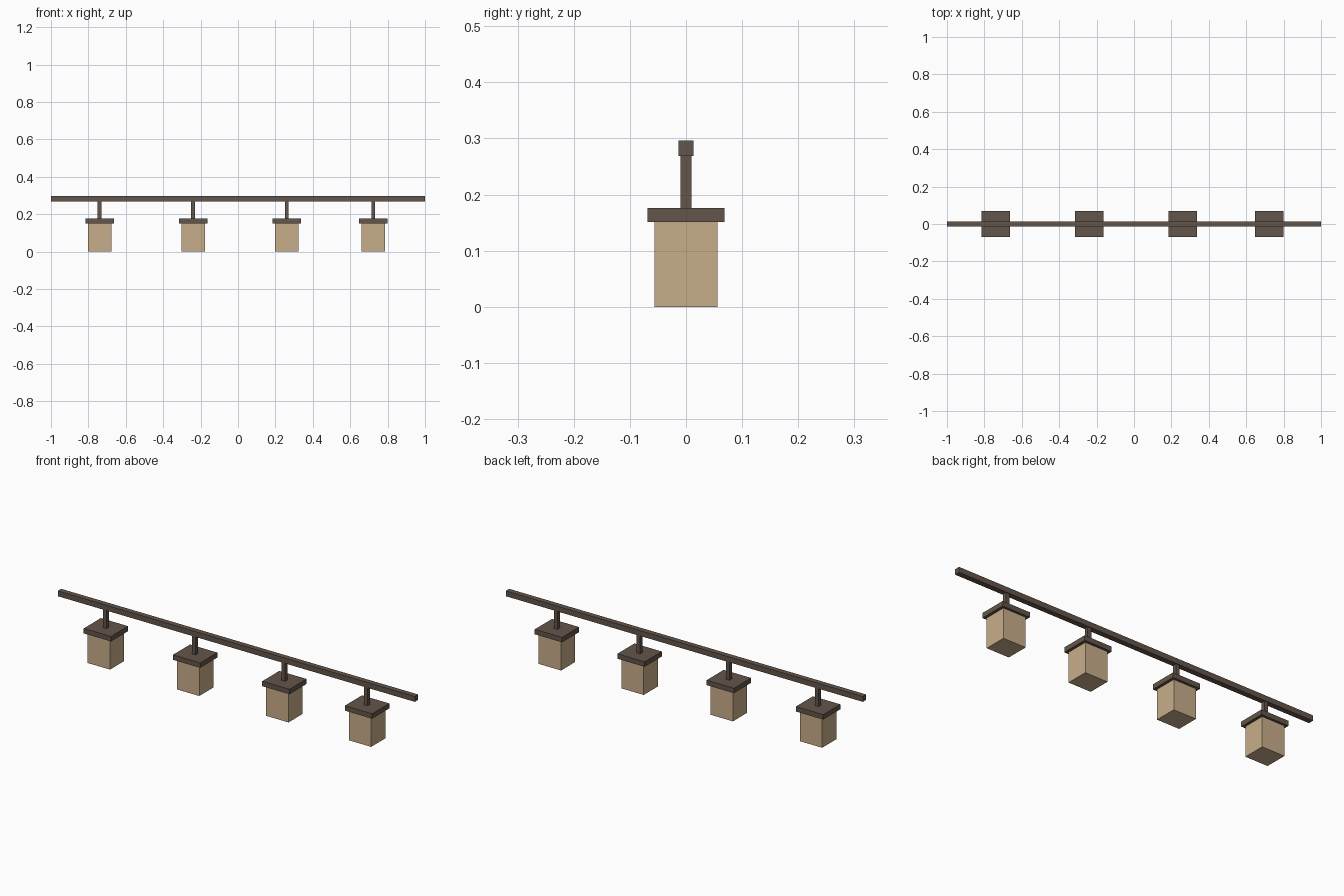
import bpy

cube = bpy.data.objects.get("Cube")
if cube:
    bpy.data.objects.remove(cube, do_unlink=True)


def material(name, color):
    mat = bpy.data.materials.new(name)
    mat.use_nodes = True
    mat.diffuse_color = color
    mat.node_tree.nodes["Principled BSDF"].inputs["Base Color"].default_value = color
    return mat


dark_wood = material("dark brown", (0.127, 0.093, 0.069, 1))
shade_tan = material("warm tan", (0.584, 0.423, 0.254, 1))


def box(name, x, width, depth, bottom, top, mat):
    bpy.ops.mesh.primitive_cube_add(size=1, location=(x, 0, (bottom + top) / 2))
    obj = bpy.context.object
    obj.name = name
    obj.scale = (width, depth, top - bottom)
    bpy.ops.object.transform_apply(location=False, rotation=False, scale=True)
    obj.data.materials.append(mat)
    return obj


# Long rail carrying the lanterns
box("rail", 0, 2, 0.027, 0.269, 0.296, dark_wood)

# Hanging lanterns: rod, flat cap and box shade
for i, x in enumerate((-0.74, -0.24, 0.26, 0.723), start=1):
    box(f"rod_{i}", x, 0.02, 0.02, 0.176, 0.269, dark_wood)
    box(f"cap_{i}", x, 0.153, 0.137, 0.151, 0.176, dark_wood)
    box(f"shade_{i}", x, 0.125, 0.113, 0, 0.151, shade_tan)
